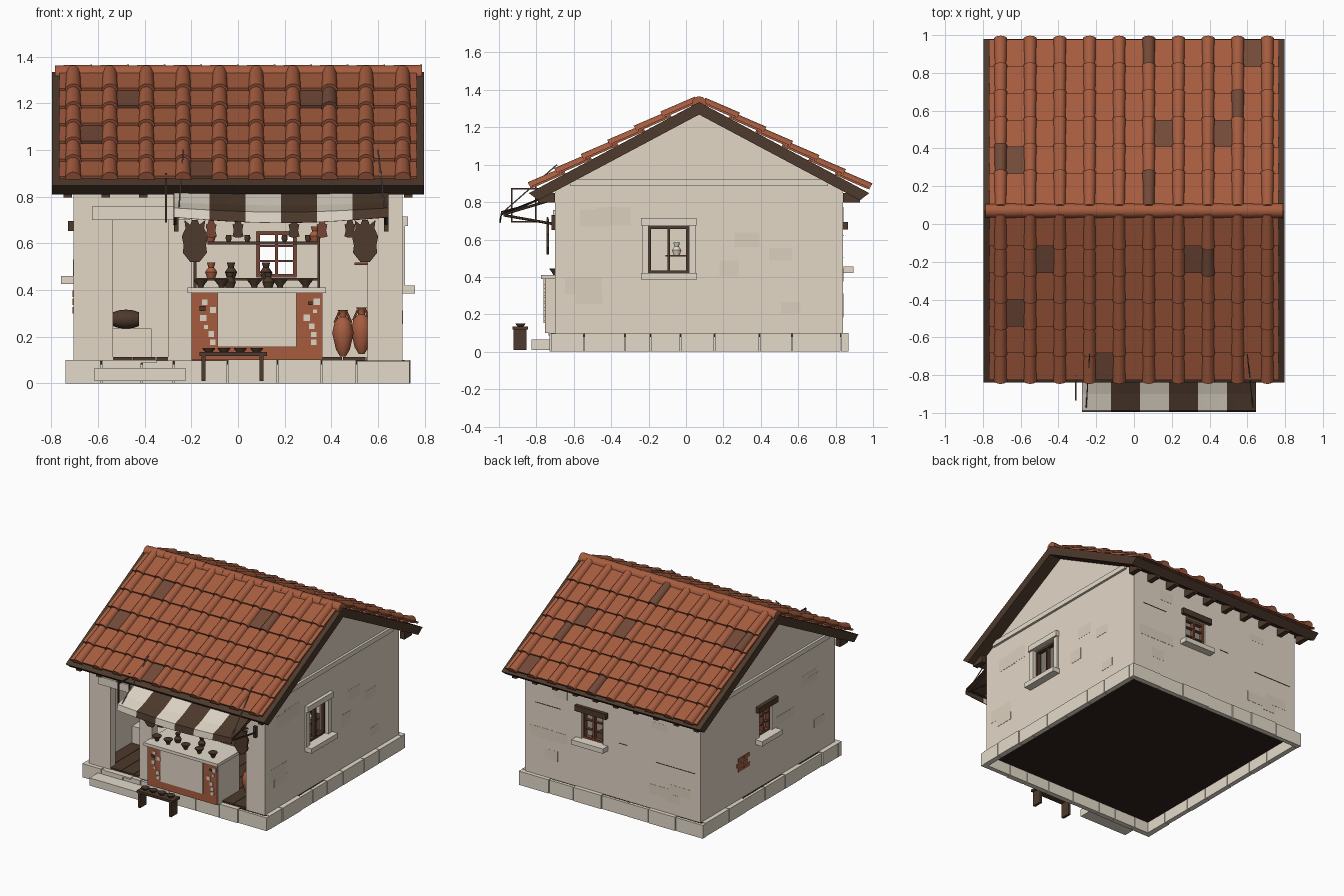
import bpy, bmesh, math, random
from mathutils import Vector, Matrix

random.seed(4)
cube = bpy.data.objects.get("Cube")
if cube:
    bpy.data.objects.remove(cube)


def material(name, *rgb):
    m = bpy.data.materials.new(name)
    m.use_nodes = True
    m.diffuse_color = (*rgb, 1)
    m.node_tree.nodes["Principled BSDF"].inputs["Base Color"].default_value = (*rgb, 1)
    return m


plaster = material("plaster", .77, .68, .565)
patch = material("patched plaster", .72, .63, .515)
stone = material("pale stone", .77, .70, .59)
tile = material("terracotta", .38, .108, .05)
worn = material("weathered tile", .17, .068, .04)
wood = material("dark wood", .075, .041, .025)
earth = material("dark floor", .03, .017, .011)
redwood = material("red brown", .18, .06, .035)
cream = material("cream cloth", .72, .66, .56)
iron = material("iron", .20, .19, .18)


def finish(name, bm, *mats, smooth=False):
    bmesh.ops.recalc_face_normals(bm, faces=bm.faces[:])
    me = bpy.data.meshes.new(name)
    bm.to_mesh(me)
    bm.free()
    for m in mats:
        me.materials.append(m)
    if smooth:
        me.shade_smooth()
        me.set_sharp_from_angle(angle=math.radians(40))
    ob = bpy.data.objects.new(name, me)
    bpy.context.collection.objects.link(ob)
    return ob


def boxes(name, mat, *spans):
    """Boxes given as x0, x1, y0, y1, z0, z1."""
    bm = bmesh.new()
    for x0, x1, y0, y1, z0, z1 in spans:
        mid = Matrix.Translation(((x0 + x1) / 2, (y0 + y1) / 2, (z0 + z1) / 2))
        bmesh.ops.create_cube(bm, size=1, matrix=mid @ Matrix.Diagonal((x1 - x0, y1 - y0, z1 - z0, 1)))
    return finish(name, bm, mat)


def plates(name, mat, outlines, push):
    """Flat outlines, each extruded along push."""
    bm = bmesh.new()
    for outline in outlines:
        face = bm.faces.new([bm.verts.new(p) for p in outline])
        ext = bmesh.ops.extrude_face_region(bm, geom=[face])["geom"]
        bmesh.ops.translate(bm, vec=push, verts=[v for v in ext if isinstance(v, bmesh.types.BMVert)])
    return finish(name, bm, mat)


def prism(name, mat, outline, half):
    return plates(name, mat, [[(-half, y, z) for y, z in outline]], (2 * half, 0, 0))


def rods(name, mat, radius, *ends):
    bm = bmesh.new()
    for a, b in ends:
        a, b = Vector(a), Vector(b)
        turn = (b - a).to_track_quat("Z", "Y").to_matrix().to_4x4()
        bmesh.ops.create_cone(bm, cap_ends=True, segments=6, radius1=radius, radius2=radius,
                              depth=(b - a).length, matrix=Matrix.Translation((a + b) / 2) @ turn)
    return finish(name, bm, mat)


def lathe(name, mat, profile, places, seg=10, turn=Matrix()):
    """A radius-height profile spun round z, copied to each place."""
    bm = bmesh.new()
    for p in places:
        rings = [[bm.verts.new(Vector(p) + turn @ Vector((r * math.cos(math.tau * i / seg),
                  r * math.sin(math.tau * i / seg), z))) for i in range(seg)] for r, z in profile]
        for lo, hi in zip(rings, rings[1:]):
            for i in range(seg):
                bm.faces.new((lo[i - 1], lo[i], hi[i], hi[i - 1]))
        bm.faces.new(rings[0])
        bm.faces.new(rings[-1])
    return finish(name, bm, mat, smooth=True)


def cut(target, *cutters):
    bpy.context.view_layer.objects.active = target
    for c in cutters:
        mod = target.modifiers.new("opening", "BOOLEAN")
        mod.object, mod.operation, mod.solver = c, "DIFFERENCE", "EXACT"
        bpy.ops.object.modifier_apply(modifier=mod.name)
        bpy.data.objects.remove(c)


# Gabled walls, hollowed, with door, stall and window openings
RIDGE, SLOPE, WALL = .07, .534, .705


def gable(half, base, apex):
    eave = apex - SLOPE * half
    return [(RIDGE - half, base), (RIDGE + half, base), (RIDGE + half, eave), (RIDGE, apex), (RIDGE - half, eave)]


walls = prism("walls", plaster, gable(.77, .095, 1.29), WALL)
cut(walls, prism("room", plaster, gable(.71, .05, 1.22), .645),
    boxes("door_cut", plaster, (-.535, -.30, -.8, -.6, .05, .70)),
    boxes("stall_cut", plaster, (-.20, .555, -.8, -.6, .05, .77)),
    boxes("left_window_cut", plaster, (.6, .8, -.2, .015, .42, .67)),
    boxes("right_window_cut", plaster, (-.8, -.6, .02, .165, .46, .65)),
    boxes("back_window_cut", plaster, (.08, .25, .7, .9, .455, .65)))
boxes("base", earth, (-.715, .715, -.705, .845, .08, .098))
boxes("floor_planks", wood, *[(-.65 + i * .1, -.553 + i * .1, -.695, .78, .097, .112) for i in range(13)])
boxes("door_lintel", stone, (-.627, -.205, -.71, -.69, .70, .757))
boxes("gable_bands", stone, *[(s * .71 - .012, s * .71 + .012, -.62, .76, .885, .92) for s in (-1, 1)])

# Plinth ring of uneven stone blocks
blocks = []


def course(start, end, place):
    a = start
    while a < end:
        b = a + random.uniform(.13, .24)
        b = end if end - b < .1 else b
        blocks.append(place(a, b - .005, random.uniform(0, .008)))
        a = b


course(-.74, .74, lambda a, b, j: (a, b, -.73 + j, -.69, 0, .1 - j / 2))
course(-.74, .74, lambda a, b, j: (a, b, .83, .87 - j, 0, .1 - j / 2))
for s in (-1, 1):
    course(-.69, .83, lambda a, b, j: (*sorted((s * .70, s * (.74 - j))), a, b, 0, .1 - j / 2))
boxes("plinth_stones", stone, *blocks)
boxes("door_step", stone, (-.615, -.225, -.825, -.725, .01, .065))
boxes("threshold", stone, (-.55, -.35, -.735, -.69, .088, .1))

# Windows: u runs along the wall, d points outward
def side(s):
    return lambda u0, u1, d0, d1, z0, z1: (*sorted((s * (WALL + d0), s * (WALL + d1))), u0, u1, z0, z1)


def rear(u0, u1, d0, d1, z0, z1):
    return (u0, u1, .84 + d0, .84 + d1, z0, z1)


def window(name, at, u0, u1, z0, z1, frame, head, bars):
    t, mid = .014, (u0 + u1) / 2
    parts = [at(u, u + t, -.045, -.015, z0, z1) for u in (u0, u1 - t, mid - t / 2)]
    parts += [at(u0, u1, -.045, -.015, z, z + t) for z in (z0, z1 - t)]
    parts += [at(u0, u1, -.04, -.02, z0 + (z1 - z0) * k / (bars + 1), z0 + (z1 - z0) * k / (bars + 1) + .009)
              for k in range(1, bars + 1)]
    boxes(name + "_frame", frame, *parts)
    boxes(name + "_sill", stone, at(u0 - .04, u1 + .045, -.03, .055, z0 - .035, z0))
    boxes(name + "_lintel", head, at(u0 - .04, u1 + .04, -.03, .025, z1 + .004, z1 + .045))


window("left_window", side(1), -.2, .015, .42, .67, wood, stone, 0)
window("right_window", side(-1), .02, .165, .46, .65, redwood, wood, 2)
window("back_window", rear, .08, .25, .455, .65, redwood, wood, 2)
boxes("left_window_jambs", stone, *[side(1)(u, u + .036, -.01, .012, .42, .674) for u in (-.236, .015)])
boxes("window_shelf", redwood, (.5, .645, -.11, .0, .508, .518))

# Plaster repairs, cracks and bare bricks
spots = []
for at, lo, hi in ((side(1), .1, .55), (side(1), -.65, -.45), (rear, -.65, -.1), (rear, .32, .5), (side(-1), -.6, -.2)):
    for k in range(4):
        u, z = random.uniform(lo, hi), random.uniform(.15, .7)
        spots.append(at(u, u + random.uniform(.1, .2), -.002, .0008 + k * .0003, z, z + random.uniform(.05, .1)))
boxes("plaster_repairs", patch, *spots)
boxes("wall_cracks", wood, rear(-.66, -.35, -.002, .003, .44, .443), rear(-.12, -.05, -.002, .003, .5, .503),
      rear(.42, .62, -.002, .003, .62, .623))
boxes("bare_bricks", tile, *[side(-1)(.28 + j * .07 + i % 2 * .02, .34 + j * .07 + i % 2 * .02, -.01, .004,
      .3 + i * .035, .328 + i * .035) for i in range(3) for j in range(2)])

# Roof deck with rafter tails
prism("roof_deck", wood, [(RIDGE - .86, .81), (RIDGE, 1.268), (RIDGE + .86, .81),
                          (RIDGE + .91, .848), (RIDGE, 1.335), (RIDGE - .91, .848)], .797)
boxes("rafter_tails", wood, *[(x - .018, x + .018, y, y + .09, .797, .85)
      for x in [-.73 + i * .1622 for i in range(10)] for y in (-.79, .84)])

# Tiles: pans and round caps laid course by course, some weathered
ANGLE = math.atan(SLOPE)
C, S = math.cos(ANGLE), math.sin(ANGLE)
dark_pans = {(1, 8, 5), (1, 5, 2), (1, 7, 2), (1, 0, 1), (-1, 1, 1), (-1, 6, 1), (-1, 0, 3), (-1, 3, 5)}
dark_caps = {(1, 5, 5), (1, 8, 3), (1, 5, 0), (1, 0, 1), (-1, 7, 1)}
bm = bmesh.new()


def laid(sd, outline, s0, s1, lift, dark):
    """Closed x-n outlines at the upper and lower end, bridged."""
    ends = []
    for s, n0, grow in ((s0, 0, .9), (s1, lift, 1.05)):
        ends.append([bm.verts.new((cx + dx * grow, RIDGE + sd * (s * C + (n + n0) * S), 1.335 - s * S + (n + n0) * C))
                     for cx, dx, n in outline])
    faces = [bm.faces.new(e) for e in ends]
    for i in range(len(outline)):
        faces.append(bm.faces.new((ends[0][i - 1], ends[0][i], ends[1][i], ends[1][i - 1])))
    for f in faces:
        f.material_index = int(dark)


STEP = .1417 / C
for sd in (-1, 1):
    for row in range(6):
        top = .043 / C + row * STEP - (.012 if sd < 0 else 0)
        for col in range(10):
            x = -.7065 + col * .157
            arc = [(x, .034 * math.cos(math.pi * k / 8), .036 * math.sin(math.pi * k / 8)) for k in range(9)]
            laid(sd, arc, top - .03, top + STEP + .01, .017, (sd, col, row) in dark_caps)
            if col < 9:
                c = x + .0785
                pan = [(c, -.074, 0), (c, .074, 0), (c, .074, .012), (c, -.074, .012)]
                laid(sd, pan, top - .02, top + STEP, .016, (sd, col, row) in dark_pans)
        for x in (-.745, .745):
            edge = [(x, -.022, 0), (x, .022, 0), (x, .022, .012), (x, -.022, .012)]
            laid(sd, edge, top - .02, top + STEP, .014, False)
finish("roof_tiles", bm, tile, worn, smooth=True)
lathe("ridge_tiles", tile, [(.036, -.08), (.039, .08)], [(-.705 + i * .157, RIDGE, 1.327) for i in range(10)],
      seg=12, turn=Matrix.Rotation(math.pi / 2, 3, "Y"))

# Striped awning with valance, arms and chains
bm = bmesh.new()
edge = [(-.70, .845), (-.80, .815), (-.90, .775), (-.988, .752), (-.996, .712)]
for i in range(24):
    cols = []
    for k in (i, i + 1):
        x, sag = -.275 + k * .92 / 24, .012 * math.sin(math.pi * k / 24)
        cols.append([bm.verts.new((x, y, z - sag * j / 2)) for j, (y, z) in enumerate(edge)])
    for j in range(4):
        f = bm.faces.new((cols[0][j], cols[1][j], cols[1][j + 1], cols[0][j + 1]))
        f.material_index = i // 4 % 2
bmesh.ops.remove_doubles(bm, verts=bm.verts[:], dist=.0001)
awning = finish("awning", bm, cream, wood)
awning.modifiers.new("cloth", "SOLIDIFY").thickness = .005
arms = [((-.27, -.965, .728), (.635, -.965, .728))]
for x in (-.27, .635):
    arms += [((x, -.975, .735), (x, -.69, .82)), ((x, -.975, .73), (x, -.69, .68))]
rods("awning_arms", wood, .007, *arms)
rods("awning_chains", iron, .0035, *[((x, -.69, 1.0), (x * 1.06 - .005, -.985, .74)) for x in (-.235, .60)])
boxes("awning_brackets", wood, *[(x - .01, x + .01, -.72, -.69, .65, .73) for x in (-.265, .635)])
boxes("sign_frame", wood, (-.312, -.304, -.935, -.69, .867, .875), (-.312, -.304, -.935, -.927, .69, .87),
      (-.312, -.304, -.935, -.80, .69, .698), (-.312, -.304, -.808, -.80, .69, .90))

# Flat hanging hides, red cuts and dark cuts
rods("meat_rail", wood, .006, ((-.2, -.74, .715), (.6, -.74, .715)))
half_hide = [(.012, .70), (.02, .68), (.045, .70), (.04, .665), (.056, .63), (.048, .59), (.052, .56), (.02, .52)]


def hung(name, mat, half, places):
    plates(name, mat, [[(x + w, -.746, z) for w, z in half] + [(x - w, -.746, z) for w, z in reversed(half)]
                       for x in places], (0, .014, 0))


hung("hides", wood, half_hide, (-.185, .545))
half_cut = [(.008, .71), (.014, .685), (.023, .68), (.018, .655), (.024, .63), (.008, .625)]
hung("red_cuts", redwood, half_cut, (-.115, .36))
hung("dark_cuts", wood, half_cut, (0, .24, .48))

# Counter with painted panels and chips of mosaic
boxes("counter", tile, (-.2, .36, -.755, -.50, .1, .39))
boxes("counter_panel", plaster, (-.087, .25, -.762, -.75, .155, .39))
boxes("counter_side", plaster, (.355, .363, -.75, -.5, .1, .39))
boxes("counter_top", stone, (-.216, .378, -.775, -.48, .388, .41))
chips = [(x + random.uniform(-.04, .02), .165 + k * .034, random.uniform(.015, .028))
         for x in (-.135, .305) for k in range(6)]
boxes("mosaic_chips", cream, *[(x, x + w, -.761, -.75, z, z + w) for x, z, w in chips])
boxes("dark_chips", wood, (-.165, -.14, -.762, -.75, .31, .332), (.3, .32, -.762, -.75, .335, .35))

# Shelves and crockery
boxes("shelves", wood, (-.19, .35, .1, .2, .44, .452), (-.13, .35, .1, .2, .595, .607),
      *[(x, x + .012, .1, .2, .40, .64) for x in (-.19, .34)])
bowl = [(.012, 0), (.014, .01), (.03, .03), (.032, .036)]
jug = [(.018, 0), (.026, .025), (.012, .045), (.018, .065)]
cup = [(.008, 0), (.013, .012), (.012, .028)]
lathe("bowls", wood, bowl, [(x, -.70, .41) for x in (-.16, -.07, .07, .18, .29)])
lathe("cups", wood, cup, [(x, .15, .607) for x in (-.04, .04, .2, .3)])
lathe("jugs", wood, jug, [(-.035, -.64, .41), (.13, -.6, .41)] + [(x, .15, .452) for x in (-.03, .12)])
lathe("clay_jugs", tile, jug, [(-.115, .15, .452), (-.12, .15, .607), (.33, .15, .607)])
lathe("window_cup", stone, jug, [(.6, -.05, .518)])

# Storage jars, masonry ledge and barrel
jar = [(.012, 0), (.03, .03), (.046, .1), (.035, .15), (.015, .17), (.016, .19), (.024, .2)]
lathe("storage_jars", tile, jar, [(.45, -.52, .115), (.53, -.46, .125)], seg=12)
rods("jar_handles", tile, .005, *[((x + s * .016, y, z + .19), (x + s * .036, y, z + .145))
     for x, y, z in ((.45, -.52, .115), (.53, -.46, .125)) for s in (-1, 1)])
boxes("masonry_ledge", plaster, (-.64, -.37, -.3, .1, .1, .235))
lathe("barrel", wood, [(.03, -.055), (.038, -.03), (.041, 0), (.038, .03), (.03, .055)],
      [(-.48, -.2, .275)], seg=12, turn=Matrix.Rotation(math.pi / 2, 3, "Y"))

# Bench with dishes
boxes("bench", wood, (-.165, .125, -.928, -.845, .118, .134),
      *[(x, x + .018, -.923, -.852, .01, .12) for x in (-.157, .092)])
lathe("bench_dishes", wood, [(.016, 0), (.026, .012), (.028, .018)],
      [(x, -.885, .134) for x in (-.125, -.06, .01, .08)])
